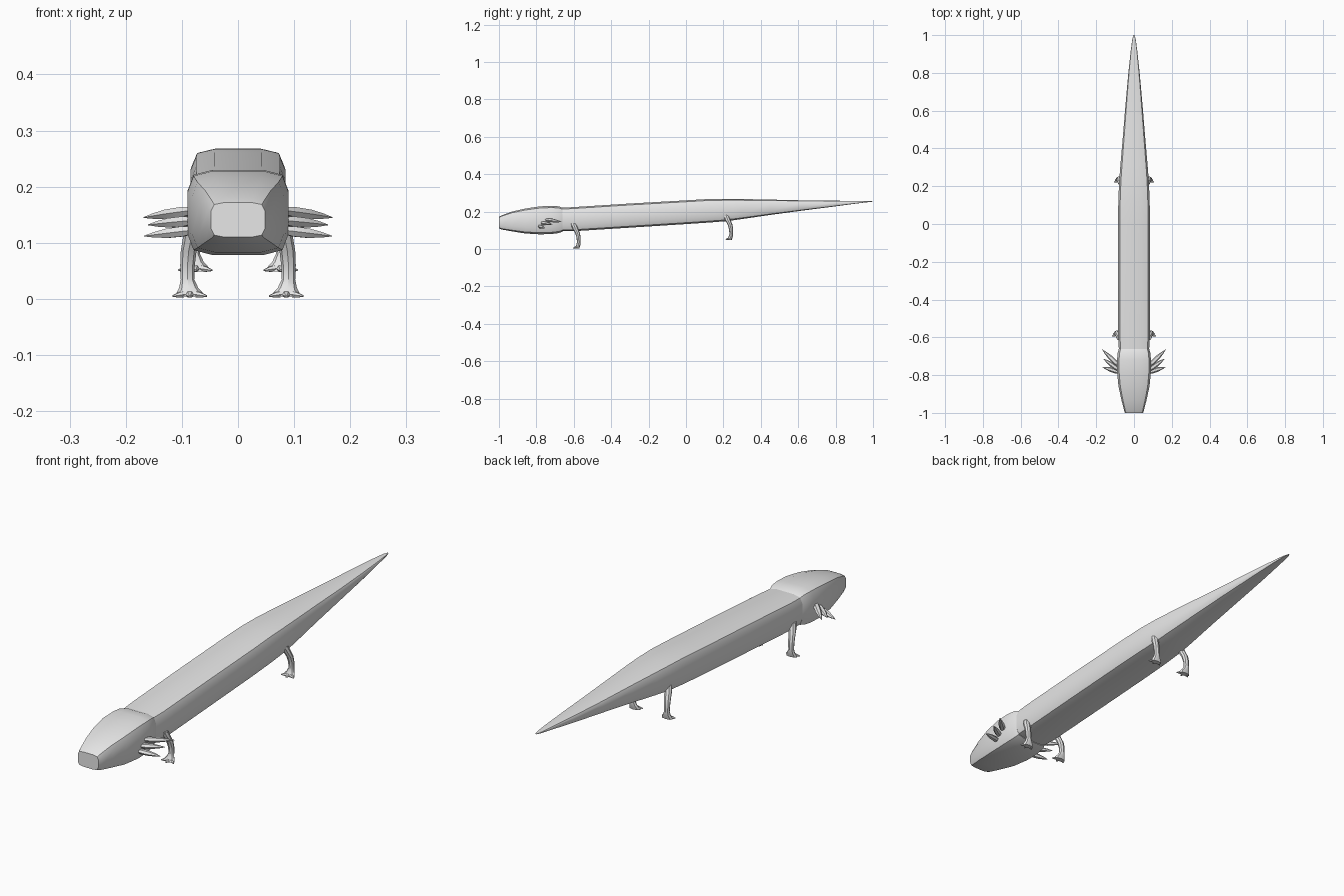
import bpy, bmesh, math
from mathutils import Vector

if "Cube" in bpy.data.objects:
    bpy.data.objects.remove(bpy.data.objects["Cube"])

skin = bpy.data.materials.new("grey_skin")
skin.diffuse_color = (0.8, 0.8, 0.8, 1)
skin.use_nodes = True
skin.node_tree.nodes["Principled BSDF"].inputs["Base Color"].default_value = skin.diffuse_color


def loft(name, rings, angle=30):
    """Skin a list of equal-length point rings into a capped solid."""
    bm = bmesh.new()
    vr = [[bm.verts.new(p) for p in r] for r in rings]
    n = len(vr[0])
    for a, b in zip(vr, vr[1:]):
        for i in range(n):
            j = (i + 1) % n
            bm.faces.new((a[i], a[j], b[j], b[i]))
    bm.faces.new(vr[0])
    bm.faces.new(vr[-1])
    bmesh.ops.recalc_face_normals(bm, faces=bm.faces)
    me = bpy.data.meshes.new(name)
    bm.to_mesh(me)
    bm.free()
    me.materials.append(skin)
    ob = bpy.data.objects.new(name, me)
    bpy.context.collection.objects.link(ob)
    bpy.ops.object.select_all(action='DESELECT')
    ob.select_set(True)
    bpy.context.view_layer.objects.active = ob
    bpy.ops.object.shade_smooth_by_angle(angle=math.radians(angle))
    return ob


# Rounded box cross-section, half-width and half-height 1
quarter = [(1, 0.5), (0.88, 0.88), (0.5, 1)]
section = (quarter + [(-x, z) for x, z in reversed(quarter)]
           + [(-x, -z) for x, z in quarter]
           + [(x, -z) for x, z in reversed(quarter)])


def box_ring(y, w, zb, zt):
    c, h = (zt + zb) / 2, (zt - zb) / 2
    return [(x * w, y, c + z * h) for x, z in section]


# Head: y, half-width, bottom, top
head = [(-1.0, 0.048, 0.110, 0.172), (-0.985, 0.053, 0.104, 0.180),
        (-0.93, 0.067, 0.094, 0.200), (-0.86, 0.082, 0.083, 0.216),
        (-0.78, 0.090, 0.078, 0.228), (-0.72, 0.090, 0.080, 0.230),
        (-0.68, 0.086, 0.085, 0.228), (-0.66, 0.080, 0.092, 0.220)]
loft("head", [box_ring(*s) for s in head], 35)

# Trunk and tapering tail
trunk = [(-0.70, 0.078, 0.095, 0.218), (-0.60, 0.084, 0.095, 0.224),
         (-0.30, 0.085, 0.114, 0.243), (0.0, 0.085, 0.133, 0.260),
         (0.12, 0.083, 0.141, 0.267), (0.22, 0.079, 0.149, 0.268),
         (0.30, 0.073, 0.160, 0.267), (0.45, 0.060, 0.182, 0.264),
         (0.62, 0.046, 0.205, 0.260), (0.80, 0.030, 0.228, 0.258),
         (0.92, 0.017, 0.244, 0.257), (0.98, 0.009, 0.251, 0.256),
         (1.0, 0.003, 0.253, 0.255)]
loft("trunk_and_tail", [box_ring(*s) for s in trunk], 35)


def flat_ring(c, rx, ry, s, n=8):
    return [(s * (c[0] + rx * math.cos(2 * math.pi * i / n)),
             c[1] + ry * math.sin(2 * math.pi * i / n), c[2]) for i in range(n)]


def spindle(name, root, tip, profile, s, n=6):
    """Pointed leaf shape along the line from root to tip."""
    a, b = Vector(root), Vector(tip)
    d = (b - a).normalized()
    u = d.cross(Vector((0, 0, 1))).normalized()
    v = u.cross(d)
    rings = []
    for t, r in profile:
        c = a.lerp(b, t)
        pts = [c + u * r * math.cos(2 * math.pi * i / n)
               + v * r * 0.8 * math.sin(2 * math.pi * i / n) for i in range(n)]
        rings.append([(s * p.x, p.y, p.z) for p in pts])
    loft(name, rings)


# Leg: x, y, z, x-radius, y-radius, flaring into the foot
leg = [(0.076, -0.602, 0.135, 0.015, 0.016), (0.083, -0.592, 0.110, 0.015, 0.015),
       (0.088, -0.580, 0.085, 0.014, 0.013), (0.090, -0.574, 0.060, 0.013, 0.011),
       (0.090, -0.573, 0.035, 0.012, 0.010), (0.088, -0.576, 0.020, 0.017, 0.011),
       (0.086, -0.580, 0.010, 0.024, 0.012), (0.086, -0.582, 0.003, 0.025, 0.012)]
toe_profile = [(0, 0.008), (0.6, 0.007), (1, 0.002)]
gill_profile = [(0, 0.008), (0.25, 0.013), (0.55, 0.012), (0.8, 0.007), (1, 0.001)]
gills = [((0.075, -0.755, 0.158), (0.168, -0.665, 0.145)),
         ((0.075, -0.775, 0.140), (0.160, -0.715, 0.132)),
         ((0.075, -0.785, 0.123), (0.167, -0.757, 0.112))]

for side, s in (("right", 1), ("left", -1)):
    for place, dx, dy, dz in (("front", 0, 0, 0), ("hind", -0.010, 0.815, 0.046)):
        loft(f"{place}_leg_{side}",
             [flat_ring((x + dx, y + dy, z + dz), rx, ry, s)
              for x, y, z, rx, ry in leg])
        # Three spread toes
        for k, (tx, ty) in enumerate(((-0.030, -0.014), (0, -0.024), (0.030, -0.014))):
            c = (0.086 + dx, -0.580 + dy, 0.010 + dz)
            spindle(f"{place}_toe_{side}_{k + 1}", c,
                    (c[0] + tx, c[1] + ty, dz + 0.005), toe_profile, s)
    # Feathery outer gills
    for k, (root, tip) in enumerate(gills):
        spindle(f"gill_{side}_{k + 1}", root, tip, gill_profile, s)
